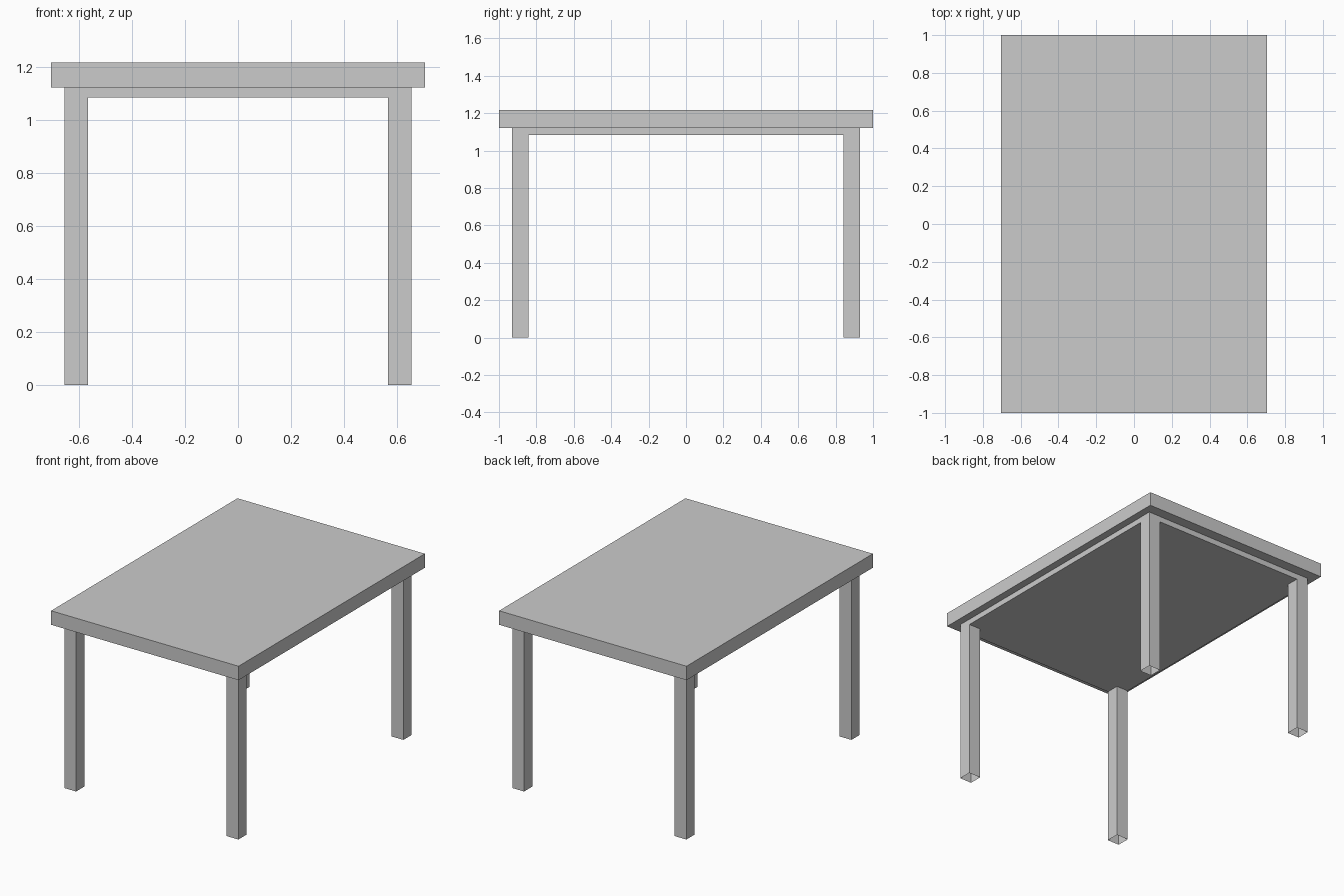
import bpy, bmesh

if "Cube" in bpy.data.objects:
    bpy.data.objects.remove(bpy.data.objects["Cube"])


def box(name, lo, hi, open_bottom=False):
    """Axis-aligned box between two corners, optionally without its bottom face."""
    bm = bmesh.new()
    bmesh.ops.create_cube(bm, size=1)
    for v in bm.verts:
        v.co = [l + (c + 0.5) * (h - l) for c, l, h in zip(v.co, lo, hi)]
    bm.normal_update()
    if open_bottom:
        bottom = [f for f in bm.faces if f.normal.z < -0.5]
        bmesh.ops.delete(bm, geom=bottom, context='FACES_ONLY')
    mesh = bpy.data.meshes.new(name)
    bm.to_mesh(mesh)
    bm.free()
    obj = bpy.data.objects.new(name, mesh)
    bpy.context.collection.objects.link(obj)
    return obj


TOP_Z, UNDER_Z, APRON_Z = 1.217, 1.122, 1.084
LEG_X, LEG_Y, LEG_W = 0.654, 0.93, 0.089

# Thick slab top
box("tabletop", (-0.704, -1, UNDER_Z), (0.704, 1, TOP_Z))

# Solid apron slab under the top, a hair inside the legs' outer faces
ax, ay = LEG_X - 0.001, LEG_Y - 0.001
box("apron", (-ax, -ay, APRON_Z), (ax, ay, UNDER_Z))

# Four square legs, hollow at the foot
for sx, side in ((-1, "left"), (1, "right")):
    for sy, end in ((-1, "front"), (1, "back")):
        cx, cy, r = sx * (LEG_X - LEG_W / 2), sy * (LEG_Y - LEG_W / 2), LEG_W / 2
        box(f"{end}_{side}_leg", (cx - r, cy - r, 0), (cx + r, cy + r, UNDER_Z),
            open_bottom=True)
